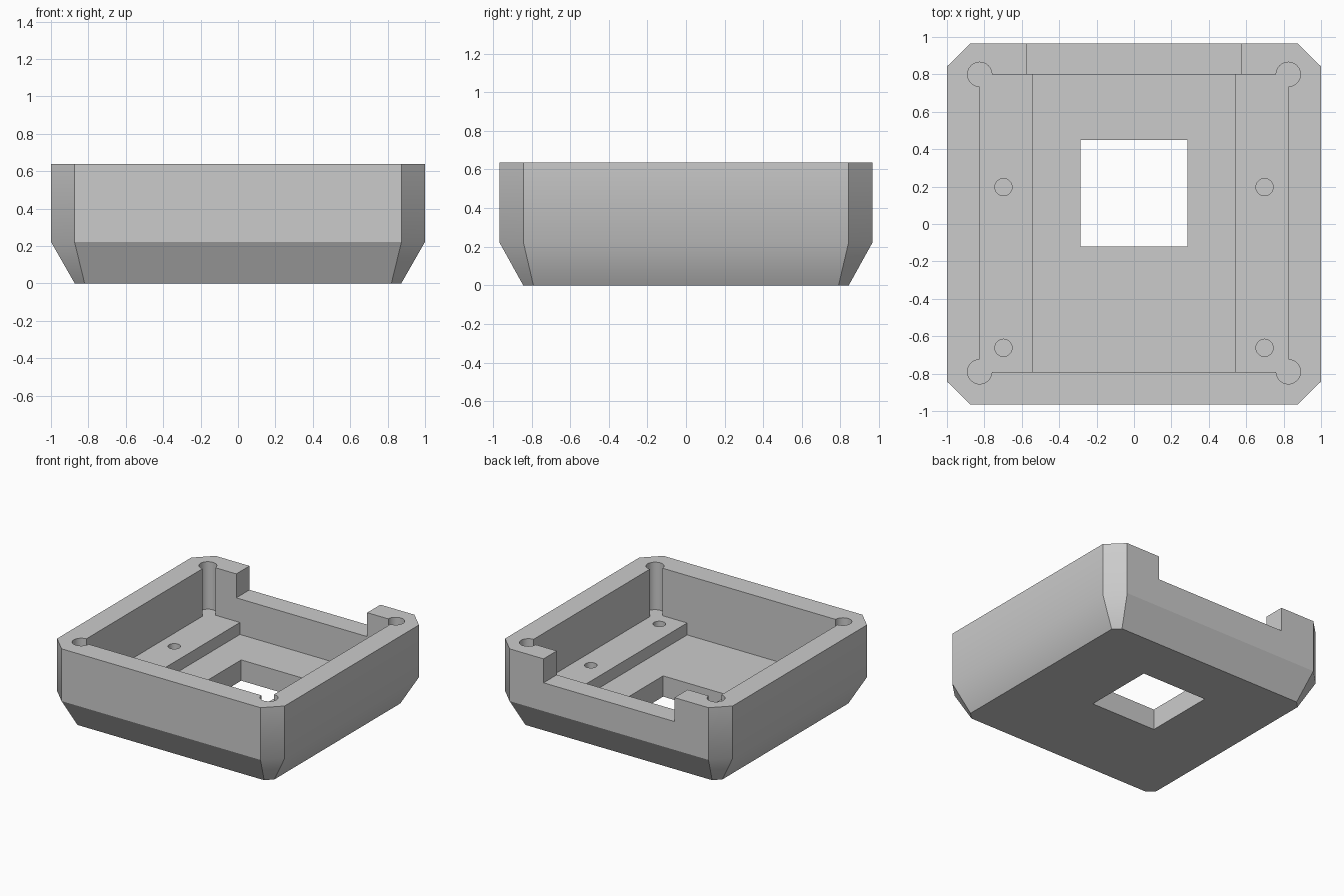
import bpy, bmesh, math

if "Cube" in bpy.data.objects:
    bpy.data.objects.remove(bpy.data.objects["Cube"])

TOP = 0.637      # rim height
BEND = 0.222     # where the walls start to taper inward
LEDGE = 0.26     # raised strips inside
FLOOR = 0.165    # central channel floor


def mesh_object(name, rings):
    """Solid lofted through rings of points, listed bottom to top."""
    bm = bmesh.new()
    loops = [[bm.verts.new(p) for p in ring] for ring in rings]
    n = len(loops[0])
    bm.faces.new(loops[0][::-1])
    bm.faces.new(loops[-1])
    for a, b in zip(loops, loops[1:]):
        for i in range(n):
            j = (i + 1) % n
            bm.faces.new((a[i], a[j], b[j], b[i]))
    bmesh.ops.recalc_face_normals(bm, faces=bm.faces)
    me = bpy.data.meshes.new(name)
    bm.to_mesh(me)
    bm.free()
    ob = bpy.data.objects.new(name, me)
    bpy.context.collection.objects.link(ob)
    return ob


def prism(name, outline, z0, z1):
    return mesh_object(name, [[(x, y, z) for x, y in outline] for z in (z0, z1)])


def rect(x0, x1, y0, y1):
    return [(x0, y0), (x1, y0), (x1, y1), (x0, y1)]


def arc(cx, cy, r, start, sweep, steps):
    return [(cx + r * math.cos(math.radians(start + sweep * i / steps)),
             cy + r * math.sin(math.radians(start + sweep * i / steps)))
            for i in range(steps + 1)]


def octagon(hx, hy, ix, iy, z):
    return [(ix, -hy, z), (hx, -iy, z), (hx, iy, z), (ix, hy, z),
            (-ix, hy, z), (-hx, iy, z), (-hx, -iy, z), (-ix, -hy, z)]


# Outer shell: chamfered corners, tapered base
case = mesh_object("open_case", [
    octagon(0.873, 0.843, 0.82, 0.79, 0),
    octagon(1.0, 0.966, 0.874, 0.842, BEND),
    octagon(1.0, 0.966, 0.874, 0.842, TOP)])

# Cavity outline with a round screw well at each corner
wells = []
for cx, cy, start in ((0.825, 0.80, -90), (-0.825, 0.80, 0),
                      (-0.825, -0.79, 90), (0.825, -0.79, 180)):
    wells += arc(cx, cy, 0.065, start, 270, 30)

cutters = [
    prism("cavity_cutter", wells, LEDGE, 1.0),
    prism("channel_cutter", rect(-0.543, 0.543, -0.79, 0.80), FLOOR, 0.9),
    prism("window_cutter", rect(-0.287, 0.285, -0.12, 0.45), -0.2, 0.4),
    prism("back_notch_cutter", rect(-0.575, 0.575, 0.70, 1.2), 0.447, 1.1),
]
# Mounting holes in the ledges
for x in (-0.698, 0.698):
    for y in (0.197, -0.662):
        cutters.append(prism("hole_cutter", arc(x, y, 0.046, 0, 360, 32)[:-1], 0.12, 0.5))

bpy.context.view_layer.objects.active = case
case.select_set(True)
for c in cutters:
    m = case.modifiers.new("cut", 'BOOLEAN')
    m.operation = 'DIFFERENCE'
    m.solver = 'EXACT'
    m.object = c
    bpy.ops.object.modifier_apply(modifier=m.name)
    bpy.data.objects.remove(c, do_unlink=True)

# Soft bend on the left and right walls, crisp bend at front and back
bpy.ops.object.shade_smooth_by_angle(angle=math.radians(30))
bm = bmesh.new()
bm.from_mesh(case.data)
for e in bm.edges:
    if all(abs(v.co.z - BEND) < 0.001 and abs(v.co.y) > 0.95 for v in e.verts):
        e.smooth = False
bm.to_mesh(case.data)
bm.free()

# Single plain colour
grey = bpy.data.materials.new("light_grey")
grey.diffuse_color = (0.6, 0.6, 0.6, 1)
grey.use_nodes = True
grey.node_tree.nodes["Principled BSDF"].inputs["Base Color"].default_value = grey.diffuse_color
case.data.materials.clear()
case.data.materials.append(grey)
for p in case.data.polygons:
    p.material_index = 0
